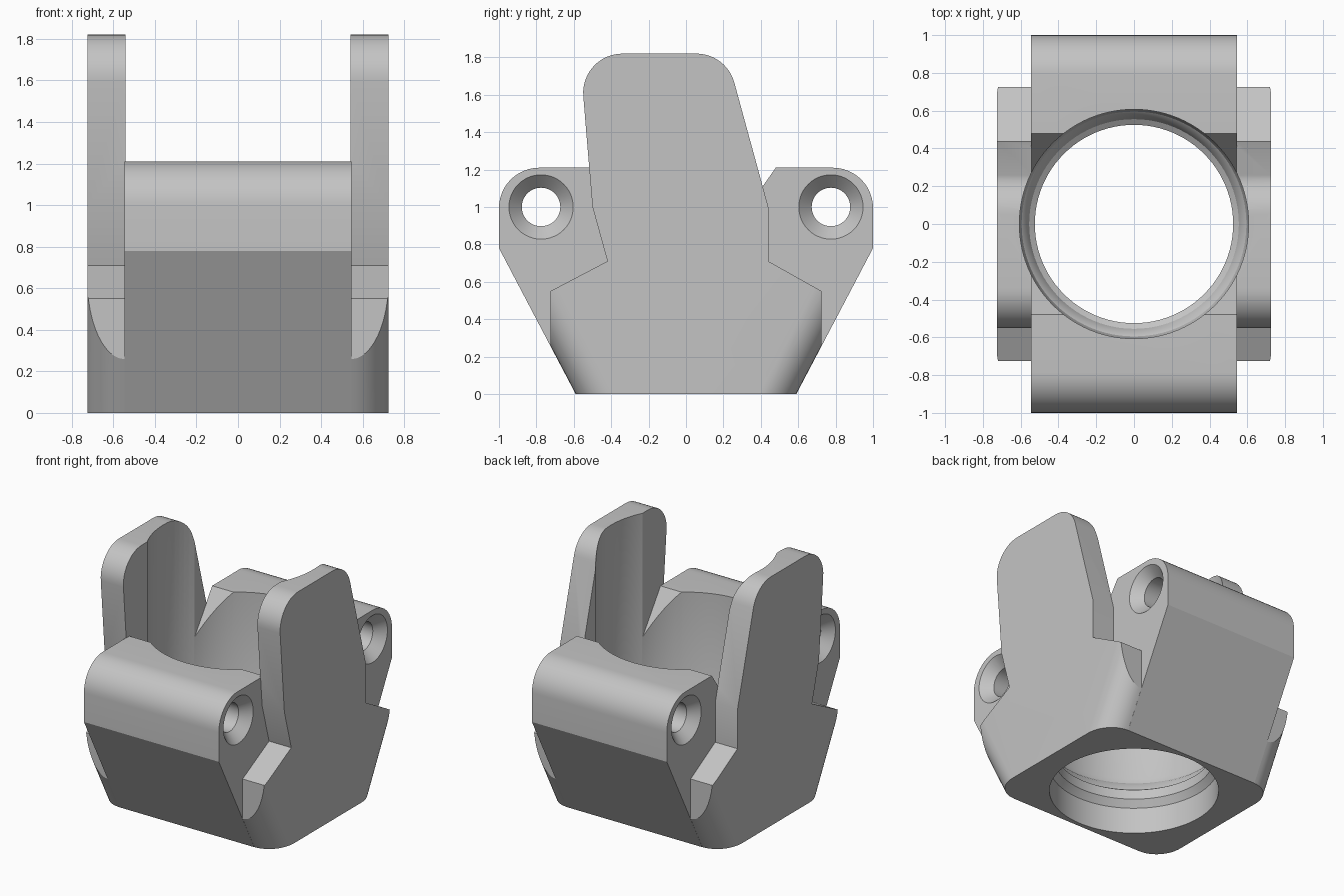
import bpy, bmesh, math
from mathutils import Vector

if "Cube" in bpy.data.objects:
    bpy.data.objects.remove(bpy.data.objects["Cube"])

grey = bpy.data.materials.new("plain grey")
grey.diffuse_color = (0.55, 0.55, 0.55, 1)
grey.use_nodes = True
grey.node_tree.nodes["Principled BSDF"].inputs["Base Color"].default_value = grey.diffuse_color


def loft(name, rings, closed=False):
    """Solid from matching rings of points, capped at the ends or joined in a loop."""
    bm = bmesh.new()
    vs = [[bm.verts.new(p) for p in r] for r in rings]
    n, m = len(rings), len(rings[0])
    for i in range(n if closed else n - 1):
        a, b = vs[i], vs[(i + 1) % n]
        for j in range(m):
            k = (j + 1) % m
            bm.faces.new((a[j], a[k], b[k], b[j]))
    if not closed:
        bm.faces.new(vs[0])
        bm.faces.new(vs[-1])
    bmesh.ops.recalc_face_normals(bm, faces=bm.faces[:])
    me = bpy.data.meshes.new(name)
    bm.to_mesh(me)
    bm.free()
    me.materials.append(grey)
    ob = bpy.data.objects.new(name, me)
    bpy.context.collection.objects.link(ob)
    return ob


def rounded(pts, steps=12):
    """Outline with (a, b, radius) corners replaced by arcs."""
    out = []
    for i, (a, b, r) in enumerate(pts):
        p = Vector((a, b))
        if r == 0:
            out.append(p)
            continue
        u = (Vector(pts[i - 1][:2]) - p).normalized()
        v = (Vector(pts[(i + 1) % len(pts)][:2]) - p).normalized()
        half = u.angle(v) / 2
        c = p + (u + v).normalized() * (r / math.sin(half))
        s, e = p + u * r / math.tan(half) - c, p + v * r / math.tan(half) - c
        w = s.angle(e)
        for k in range(steps + 1):
            t = k / steps
            out.append(c + (s * math.sin((1 - t) * w) + e * math.sin(t * w)) / math.sin(w))
    return out


def prism(name, outline, half):
    """Side outline (y, z) extruded across x."""
    return loft(name, [[(x, p[0], p[1]) for p in outline] for x in (-half, half)])


def lathe(name, profile, place, n=96):
    """Stack of (radius, height) circles, placed by a function."""
    return loft(name, [[place(r * math.cos(2 * math.pi * i / n), r * math.sin(2 * math.pi * i / n), h)
                        for i in range(n)] for r, h in profile])


def box(name, x, y, z0, z1):
    return prism(name, [(-y, z0), (y, z0), (y, z1), (-y, z1)], x)


def boolean(ob, other, op):
    bpy.context.view_layer.objects.active = ob
    m = ob.modifiers.new("bool", 'BOOLEAN')
    m.operation, m.object, m.solver = op, other, 'EXACT'
    bpy.ops.object.modifier_apply(modifier=m.name)
    bpy.data.objects.remove(other, do_unlink=True)


SLOPE = 0.41 / 0.78          # outward lean of front and back walls

# Side plates: wide outline, trimmed by a flaring block with rounded corners
plates = prism("side_plates", rounded([
    (-0.725, -0.1, 0), (0.725, -0.1, 0), (0.725, 0.55, 0), (0.44, 0.71, 0), (0.44, 1.0, 0),
    (0.216, 1.82, 0.21), (-0.568, 1.82, 0.21), (-0.5, 1.0, 0), (-0.42, 0.71, 0), (-0.725, 0.55, 0)]), 0.725)
rings = []
for z in (-0.2, 2.0):
    w = 0.589 + SLOPE * z
    ring = []
    for sx, sy, start in ((1, 1, 0), (-1, 1, 90), (-1, -1, 180), (1, -1, 270)):
        for k in range(13):
            a = math.radians(start + 90 * k / 12)
            ring.append((sx * 0.545 + 0.18 * math.cos(a), sy * (w - 0.2) + 0.2 * math.sin(a), z))
    rings.append(ring)
boolean(plates, loft("flare_block", rings), 'INTERSECT')
boolean(plates, box("gap_cutter", 0.542, 2, -1, 3), 'DIFFERENCE')

# Central body with front and back lugs
lo = 0.59 - SLOPE * 0.1
body = prism("bracket_body", rounded([
    (-lo, -0.1, 0), (lo, -0.1, 0), (1, 0.78, 0), (1, 1.21, 0.215), (0.48, 1.21, 0), (0.2, 0.81, 0),
    (-0.2, 0.81, 0), (-0.48, 1.21, 0), (-1, 1.21, 0.215), (-1, 0.78, 0)]), 0.545)
boolean(body, plates, 'UNION')

# Flat underside
boolean(body, box("base_cutter", 3, 3, -1, 0), 'DIFFERENCE')

# Stepped vertical bore
boolean(body, lathe("bore_cutter", [
    (0.56, -0.3), (0.56, 0.19), (0.525, 0.24), (0.525, 0.31), (0.555, 0.33), (0.575, 0.38),
    (0.595, 0.40), (0.607, 0.44), (0.607, 2.2)], lambda a, b, h: (a, b, h)), 'DIFFERENCE')

# Countersunk pin holes through each lug
for y in (-0.775, 0.775):
    boolean(body, lathe("pin_cutter", [
        (0.172, -0.7), (0.172, -0.545), (0.103, -0.475), (0.103, 0.475), (0.172, 0.545), (0.172, 0.7)],
        lambda a, b, h: (h, y + a, 1.0 + b), 48), 'DIFFERENCE')

# Smooth shading on the curved surfaces
bpy.ops.object.select_all(action='DESELECT')
body.select_set(True)
bpy.context.view_layer.objects.active = body
bpy.ops.object.shade_smooth_by_angle(angle=math.radians(25))
